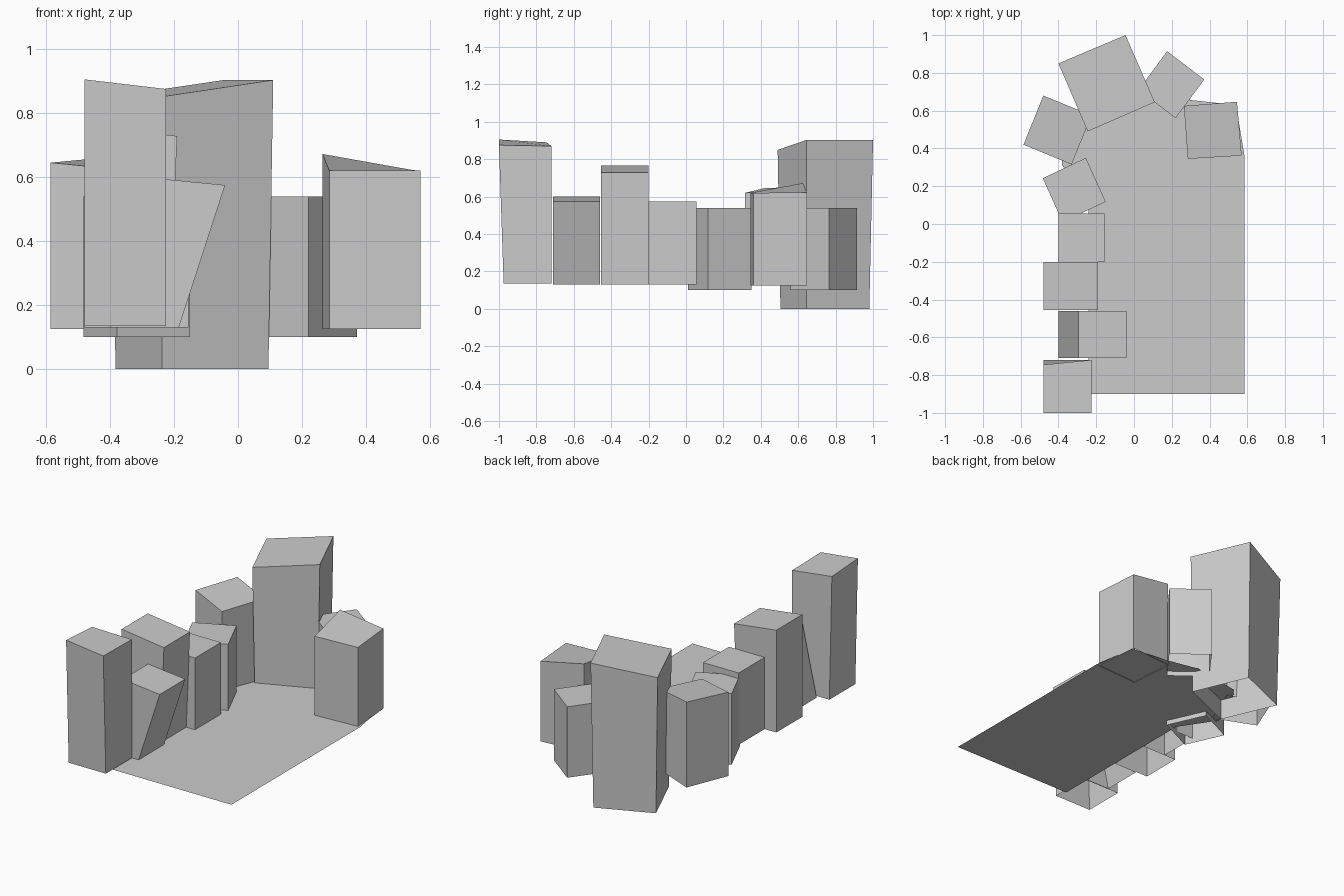
import bpy, bmesh

grey = bpy.data.materials.new("plain_grey")
grey.diffuse_color = (0.6, 0.6, 0.6, 1)


def make(name, verts, faces):
    mesh = bpy.data.meshes.new(name)
    mesh.from_pydata(verts, [], faces)
    mesh.materials.append(grey)
    obj = bpy.data.objects.new(name, mesh)
    bpy.context.collection.objects.link(obj)
    return obj


def block(name, top, tops, z0, base=None):
    """Hollow-bottomed block; corners run counter-clockwise seen from above."""
    base = base or top
    verts = [(x, y, z0) for x, y in base]
    verts += [(x, y, z) for (x, y), z in zip(top, tops)]
    sides = [(i, (i + 1) % 4, (i + 1) % 4 + 4, i + 4) for i in range(4)]
    return make(name, verts, sides + [(4, 5, 6, 7)])


def rect(x0, x1, y0, y1):
    return [(x0, y0), (x1, y0), (x1, y1), (x0, y1)]


# Flat courtyard sheet
outline = [(-0.24, -0.9), (0.585, -0.9), (0.585, 0.36), (0.54, 0.63), (0.31, 0.655),
           (0.1, 0.7), (-0.22, 0.645), (-0.38, 0.42), (-0.38, 0.31), (-0.24, 0.1)]
make("courtyard", [(x, y, 0.13) for x, y in outline], [range(len(outline))])

# Straight row along the left side
block("front_tower", [(-0.48, -1), (-0.225, -1), (-0.225, -0.72), (-0.48, -0.745)],
      (0.905, 0.875, 0.87, 0.89), 0.135, rect(-0.48, -0.225, -0.975, -0.72))
block("leaning_block", rect(-0.295, -0.04, -0.71, -0.46),
      (0.6, 0.575, 0.575, 0.6), 0.13, rect(-0.40, -0.185, -0.71, -0.46))
block("row_tower", rect(-0.48, -0.19, -0.455, -0.2),
      (0.765, 0.728, 0.728, 0.765), 0.13, rect(-0.48, -0.215, -0.455, -0.2))
block("row_block", rect(-0.40, -0.155, -0.2, 0.055), (0.575,) * 4, 0.13)

# Turned blocks curving around the back
block("turned_block", [(-0.378, 0.01), (-0.15, 0.118), (-0.255, 0.35), (-0.483, 0.242)],
      (0.54,) * 4, 0.1)
block("corner_block", [(-0.585, 0.42), (-0.33, 0.315), (-0.225, 0.575), (-0.48, 0.68)],
      (0.645, 0.62, 0.63, 0.655), 0.125)
block("main_tower", [(-0.245, 0.49), (0.11, 0.645), (-0.045, 1.0), (-0.4, 0.85)],
      (0.85, 0.903, 0.903, 0.85), 0.0,
      [(-0.237, 0.505), (0.095, 0.645), (-0.05, 0.98), (-0.382, 0.84)])
block("back_block", [(0.22, 0.56), (0.372, 0.765), (0.175, 0.915), (0.025, 0.71)],
      (0.54,) * 4, 0.1)
block("right_block", [(0.285, 0.345), (0.57, 0.362), (0.545, 0.647), (0.264, 0.625)],
      (0.62, 0.62, 0.622, 0.672), 0.125)
